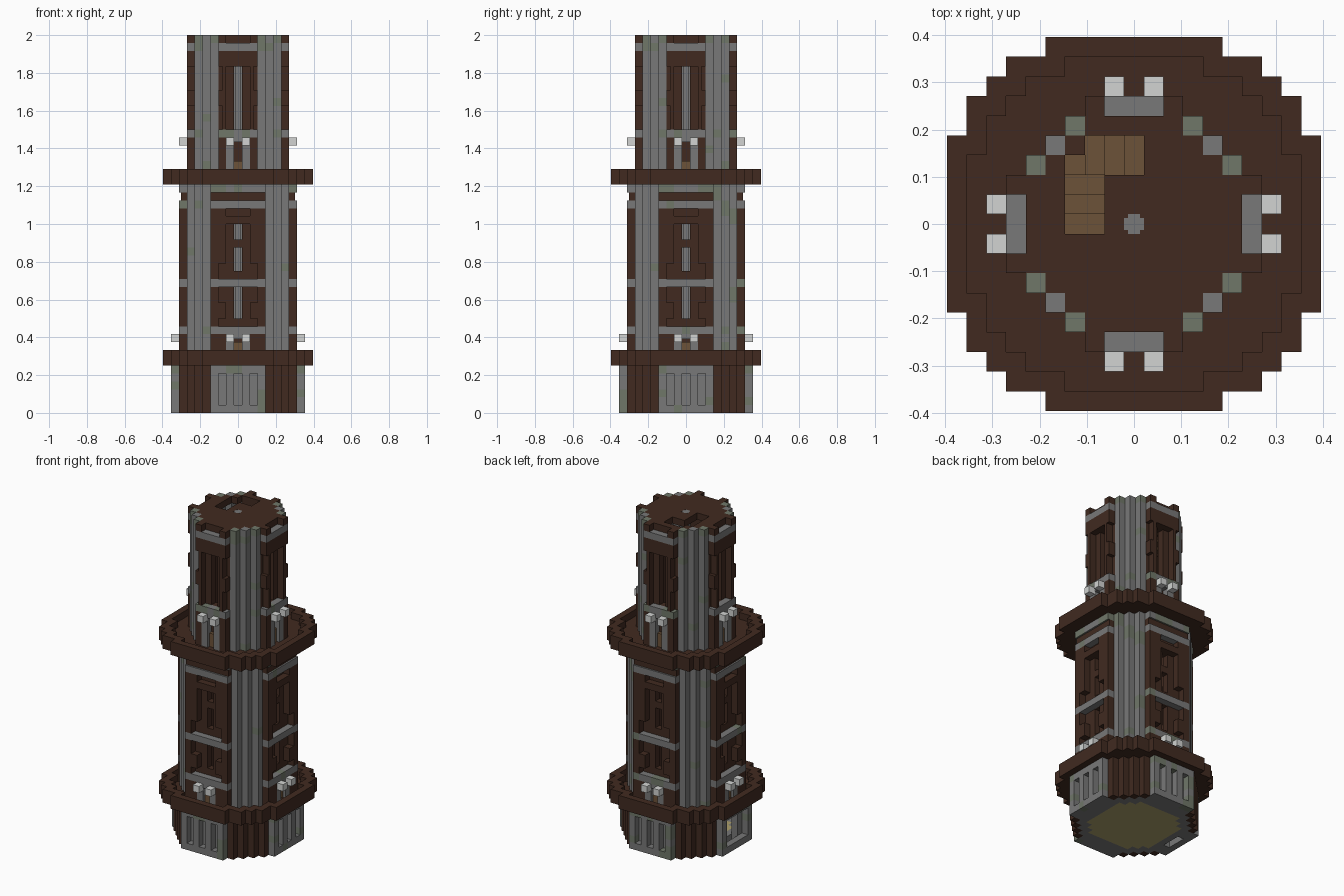
import bpy, bmesh, random
from mathutils import Vector, Matrix

if "Cube" in bpy.data.objects:
    bpy.data.objects.remove(bpy.data.objects["Cube"], do_unlink=True)
random.seed(4)
U = 2 / 48                                   # block size


def material(name, rgb):
    lin = [((c / 255 + 0.055) / 1.055) ** 2.4 for c in rgb]
    m = bpy.data.materials.new(name)
    m.use_nodes = True
    m.diffuse_color = (*lin, 1)
    m.node_tree.nodes["Principled BSDF"].inputs["Base Color"].default_value = (*lin, 1)
    return m


WOOD, STONE, MOSS, LAMP, STEP, EARTH = range(6)
MATS = [material("dark_wood", (65, 42, 32)), material("grey_stone", (120, 120, 120)),
        material("mossy_stone", (112, 119, 105)), material("pale_lamp", (210, 212, 210)),
        material("stair_wood", (108, 82, 56)), material("straw_floor", (172, 160, 108))]
parts = {}
ALL = range(4)                               # back, right-hand, front and left-hand sides
CLOSED = (0, 2, 3)                           # sides without the open entrance


def box(part, mat, x, y, z, sides=(0,)):
    """Block spanning cells x and y (inclusive) and heights z, turned to each side."""
    bm = parts.setdefault(part, bmesh.new())
    lo = Vector((x[0] - .5, y[0] - .5, z[0]))
    hi = Vector((x[1] + .5, y[1] + .5, z[1]))
    for s in sides:
        mtx = (Matrix.Rotation(s * 1.5707963268, 4, 'Z') @ Matrix.Scale(U, 4)
               @ Matrix.Translation((lo + hi) / 2) @ Matrix.Diagonal((*(hi - lo), 1)))
        verts = bmesh.ops.create_cube(bm, size=1, matrix=mtx)["verts"]
        for f in {f for v in verts for f in v.link_faces}:
            f.material_index = mat


def pair(part, mat, x, y, z, sides=ALL):
    """Block and its left-right mirror, on each side."""
    box(part, mat, x, y, z, sides)
    box(part, mat, (-x[1], -x[0]), y, z, sides)


def masonry(part, x, y, z, moss=.1):
    """Stone laid block by block with scattered moss."""
    for s in ALL:
        for i in range(x[0], x[1] + 1):
            for k in range(*z):
                box(part, MOSS if random.random() < moss else STONE, (i, i), y, (k, k + 1), (s,))


def disc(part, mat, z, inside):
    """Round slab made of rows of blocks."""
    for j in range(-9, 10):
        row = [i for i in range(-9, 10) if inside(i, j)]
        while row:
            n = 1
            while n < len(row) and row[n] == row[0] + n:
                n += 1
            box(part, mat, (row[0], row[n - 1]), (j, j), z)
            row = row[n:]


def wall(part, w, d, z, slits):
    """Wooden wall with narrow window slits in the middle."""
    pair(part, WOOD, (1, w), (d, d), z)
    edges = [z[0]] + [h for s in slits for h in s] + [z[1]]
    for a, b in zip(edges[::2], edges[1::2]):
        box(part, WOOD, (0, 0), (d, d), (a, b), ALL)


def doorway(part, w, d, z):
    """Blind door with stone posts and hanging lamps; z is the floor and the top."""
    pair(part, WOOD, (2, w), (d, d), z)
    pair(part + "_posts", STONE, (1, 1), (d, d), z)
    pair(part + "_lamps", LAMP, (1, 1), (d + 1, d + 1), (z[1] - 1, z[1]))
    box(part + "_posts", STONE, (0, 0), (d, d), (z[1] - .6, z[1]), ALL)
    box(part + "_step", STEP, (0, 0), (d - .45, d - .45), (z[0], z[0] + 2), ALL)


# Base: ground slab, wooden corner piers, stone panels, open entrance on one side
disc("ground_floor", EARTH, (0, 1), lambda i, j: i * i + j * j <= 34)
disc("ground_edge", STONE, (0, 1),
     lambda i, j: i * i + j * j > 34 and max(abs(i), abs(j)) <= 6 and i * i + j * j < 61)
for i, j in ((4, 7), (5, 6), (6, 5), (7, 4)):
    box("base_piers", WOOD, (i, i), (j, j), (0, 6), ALL)
pair("base_wall", STONE, (2, 3), (7, 7), (0, 6))
box("base_wall", STONE, (-1, 1), (7, 7), (0, 6), CLOSED)
for x in (-3, 3):
    masonry("base_posts", (x, x), (8, 8), (0, 6), moss=.3)
masonry("base_sill", (-2, 2), (8, 8), (0, 1))
masonry("base_lintel", (-2, 2), (8, 8), (5, 6), moss=.3)
pair("base_mullions", STONE, (1, 1), (8, 8), (1, 5), CLOSED)

# Two galleries with raised rims
for name, z in (("lower_gallery", 6), ("upper_gallery", 29)):
    disc(name, WOOD, (z, z + 1), lambda i, j: i * i + j * j <= 100)
    disc(name + "_rim", WOOD, (z + 1, z + 2), lambda i, j: 75 < i * i + j * j <= 100)

# Middle storey: stone corner columns, slit walls, stone bands and wooden frames
for i, j in ((4, 6), (5, 5), (6, 4)):
    masonry("middle_columns", (i, i), (j, j), (7, 29), moss=.06)
wall("middle_wall", 3, 6, (7, 29), [(12, 16), (18, 21), (22, 24)])
for k, moss in ((10, .1), (16, .1), (26, .1), (28, .5)):
    masonry("middle_bands", (-3, 3), (7, 7), (k, k + 1), moss)
doorway("lower_door", 3, 7, (7, 10))
frame = "middle_frames"
box(frame, WOOD, (-3, 3), (6.75, 6.75), (27, 28), ALL)
pair(frame, WOOD, (3, 3), (7, 7), (11, 16))
pair(frame, WOOD, (3, 3), (7, 7), (17, 26))
pair(frame, WOOD, (2, 2), (7, 7), (12, 14))
pair(frame, WOOD, (2, 2), (7, 7), (19, 26))
box(frame, WOOD, (-1, 1), (7, 7), (24, 25), ALL)

# Upper storey
for i, j in ((3, 5), (4, 4), (5, 3)):
    masonry("upper_columns", (i, i), (j, j), (30, 47), moss=.06)
    box("upper_column_caps", STONE if i == j else MOSS, (i, i), (j, j), (47, 48), ALL)
wall("upper_wall", 2, 5, (30, 47), [(36, 44)])
masonry("upper_bands", (-2, 2), (6, 6), (35, 36), moss=.3)
masonry("upper_bands", (-2, 2), (6, 6), (46, 47), moss=0)
doorway("upper_door", 2, 6, (30, 35))
frame = "upper_frames"
box(frame, WOOD, (-2, 2), (6, 6), (44, 46), ALL)
pair(frame, WOOD, (2, 2), (6, 6), (47, 48))
pair(frame, WOOD, (2, 2), (6, 6), (39, 41))
for z in ((36, 39), (41, 44)):               # slimmer stretches between the blocks
    pair(frame, WOOD, (2, 1.5), (6, 6), z)

# Roof deck with stair opening, newel post and top steps
COLUMN = {(3, 5), (4, 4), (5, 3)}


def opening(i, j):
    return (-3 <= i <= 0 and j in (3, 4) or i in (-3, -2) and 0 <= j <= 2) and (i, j) != (-3, 4)


disc("roof_deck", WOOD, (47, 48), lambda i, j: i * i + j * j <= 34 and (i, j) != (0, 0)
     and (abs(i), abs(j)) not in COLUMN and not opening(i, j))
box("roof_deck", WOOD, (0, 0), (0, 0), (47, 47.95))
box("newel_post", STONE, (0, 0), (.2, -.2), (1, 48), (0, 1))
steps = [((0, 0), (3, 4)), ((-1, -1), (3, 4)), ((-2, -2), (3, 4)), ((-3, -3), (3, 3)),
         ((-3, -2), (2, 2)), ((-3, -2), (1, 1)), ((-3, -2), (0, 0))]
for n, (x, y) in enumerate(steps):
    box("top_stairs", STEP, x, y, (46 - n * .5, 46.5 - n * .5))

# Turn each part into an object
for name, bm in parts.items():
    bmesh.ops.recalc_face_normals(bm, faces=bm.faces)
    mesh = bpy.data.meshes.new(name)
    bm.to_mesh(mesh)
    bm.free()
    for m in MATS:
        mesh.materials.append(m)
    bpy.context.collection.objects.link(bpy.data.objects.new(name, mesh))
